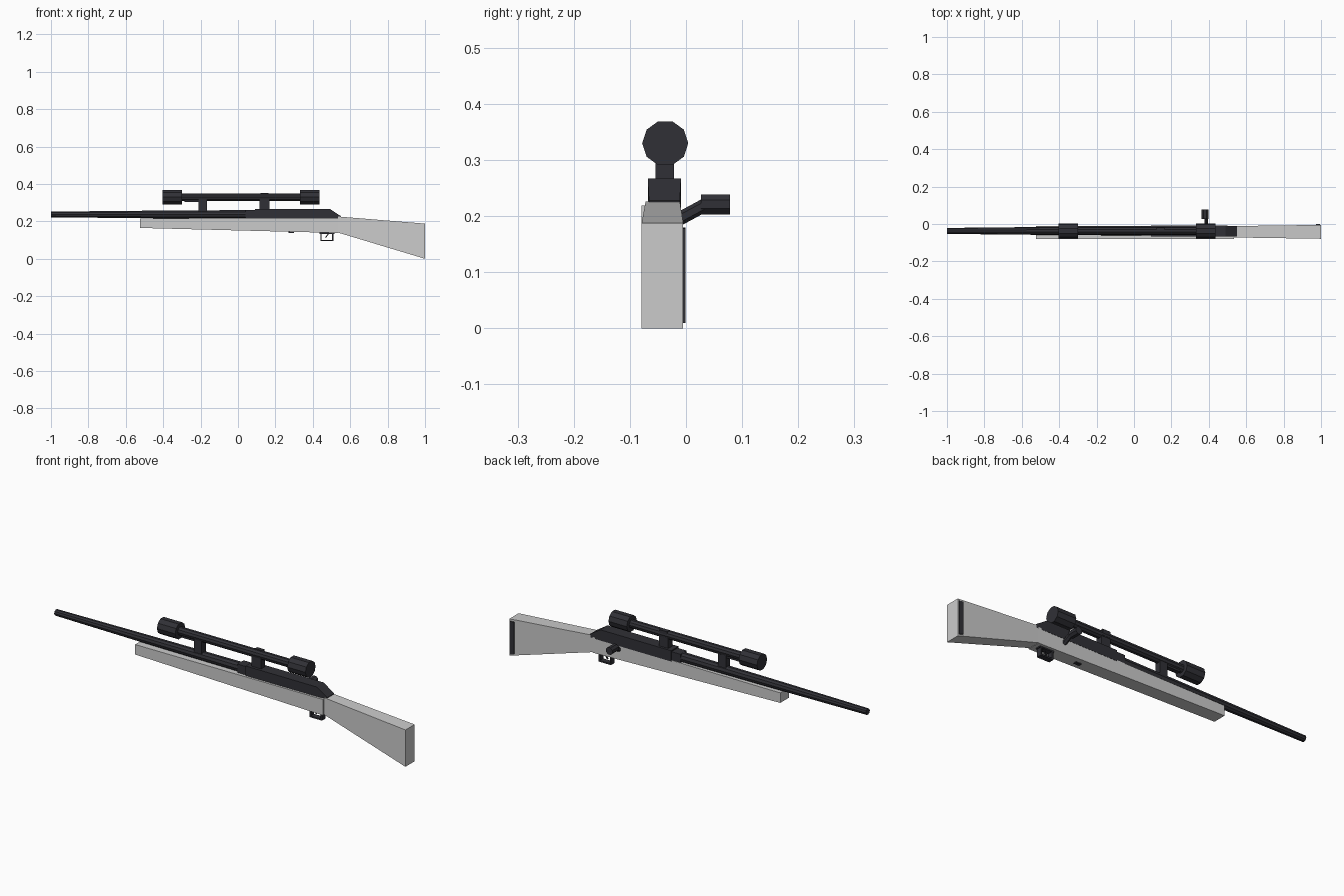
import bpy, bmesh, math
from mathutils import Vector

if "Cube" in bpy.data.objects:
    bpy.data.objects.remove(bpy.data.objects["Cube"])

YC = -0.037  # centre line of barrel and scope

dark = bpy.data.materials.new("dark_metal")
dark.diffuse_color = (0.03, 0.03, 0.037, 1)
dark.use_nodes = True
dark.node_tree.nodes["Principled BSDF"].inputs["Base Color"].default_value = dark.diffuse_color


def finish(name, bm, mat=None):
    bmesh.ops.recalc_face_normals(bm, faces=bm.faces)
    me = bpy.data.meshes.new(name)
    bm.to_mesh(me)
    bm.free()
    ob = bpy.data.objects.new(name, me)
    bpy.context.collection.objects.link(ob)
    if mat:
        me.materials.append(mat)
    return ob


def loft(name, rings, mat=None):
    """Skin a list of equal-length point rings and cap the ends."""
    bm = bmesh.new()
    vs = [[bm.verts.new(p) for p in r] for r in rings]
    n = len(vs[0])
    for a, b in zip(vs, vs[1:]):
        for i in range(n):
            bm.faces.new((a[i], a[(i + 1) % n], b[(i + 1) % n], b[i]))
    bm.faces.new(vs[0])
    bm.faces.new(vs[-1])
    return finish(name, bm, mat)


def rect(x, y0, y1, z0, z1):
    return [(x, y0, z0), (x, y1, z0), (x, y1, z1), (x, y0, z1)]


def box(name, x0, x1, y0, y1, z0, z1, mat=dark):
    return loft(name, [rect(x0, y0, y1, z0, z1), rect(x1, y0, y1, z0, z1)], mat)


def tube(name, stations, z, sides=10):
    """Round bar along x from (x, radius) stations."""
    ang = [2 * math.pi * i / sides for i in range(sides)]
    return loft(name, [[(x, YC + r * math.cos(a), z + r * math.sin(a)) for a in ang]
                       for x, r in stations], dark)


def rod(name, p, q, r, sides, mat=dark):
    """Round bar between two points."""
    p, q = Vector(p), Vector(q)
    d = (q - p).normalized()
    u = Vector((1, 0, 0))
    w = d.cross(u)
    ang = [2 * math.pi * (i + .5) / sides for i in range(sides)]
    return loft(name, [[c + r * (u * math.cos(a) + w * math.sin(a)) for a in ang]
                       for c in (p, q)], mat)


# Wooden stock
loft("fore_stock", [rect(-0.525, -0.079, -0.010, 0.165, 0.216),
                    rect(0.535, -0.079, -0.010, 0.138, 0.219)])
loft("butt_stock", [rect(0.535, -0.072, -0.011, 0.140, 0.226),
                    rect(1.0, -0.079, -0.005, 0.0, 0.188)])
loft("butt_strip", [rect(0.972, -0.012, -0.001, 0.016, 0.180),
                    rect(0.994, -0.012, -0.001, 0.010, 0.178)], dark)

# Barrel and receiver
tube("barrel", [(-1.0, 0.016), (-0.5, 0.021), (0.1, 0.025)], 0.237)
box("receiver_collar", 0.04, 0.10, -0.062, -0.012, 0.21, 0.261)
loft("receiver", [rect(0.09, -0.068, -0.009, 0.212, 0.267),
                  rect(0.49, -0.068, -0.009, 0.212, 0.267),
                  rect(0.55, -0.066, -0.011, 0.212, 0.228)], dark)

# Scope with its mounts
tube("scope", [(-0.403, 0.041), (-0.300, 0.041), (-0.300, 0.021),
               (0.332, 0.021), (0.332, 0.041), (0.435, 0.041)], 0.33)
box("front_mount", -0.21, -0.167, -0.054, -0.021, 0.245, 0.325)
box("front_mount_plate", -0.285, -0.167, -0.048, -0.026, 0.304, 0.32)
box("rear_mount", 0.115, 0.168, -0.054, -0.021, 0.26, 0.325)
box("scope_dial", 0.12, 0.163, -0.037, -0.018, 0.32, 0.352)

# Bolt handle
rod("bolt_stem", (0.386, -0.025, 0.188), (0.386, 0.036, 0.221), 0.012, 6)
rod("bolt_knob", (0.379, 0.027, 0.221), (0.379, 0.078, 0.221), 0.0195, 8)

# Trigger guard frame
GY = (-0.052, -0.024)
box("guard_bottom", 0.44, 0.51, *GY, 0.094, 0.101)
box("guard_front", 0.44, 0.447, *GY, 0.094, 0.145)
box("guard_rear", 0.503, 0.51, *GY, 0.094, 0.145)
box("guard_top", 0.435, 0.515, *GY, 0.133, 0.142)

# Trigger blade
rod("trigger", (0.486, -0.038, 0.137), (0.468, -0.038, 0.113), 0.005, 4)

# Small latch under the stock
box("under_latch", 0.27, 0.30, -0.052, -0.036, 0.139, 0.15)
